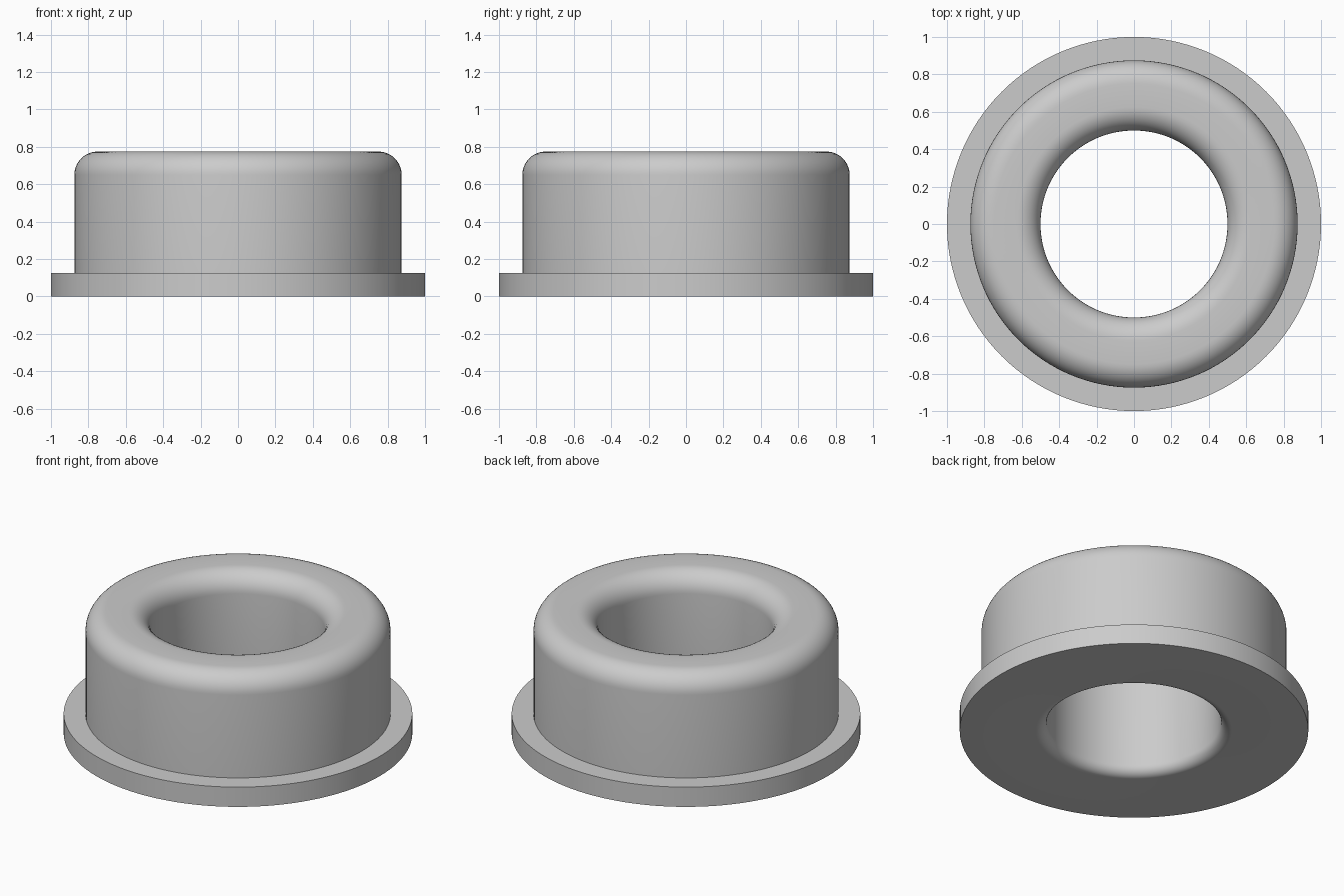
import bpy
import bmesh
from math import cos, sin, pi, radians

cube = bpy.data.objects.get("Cube")
if cube:
    bpy.data.objects.remove(cube, do_unlink=True)

SEGMENTS = 128
HEIGHT = 0.775
FLANGE_R, FLANGE_H = 1.0, 0.125
BODY_R, BORE_R = 0.875, 0.5
TOP_ROUND, BOTTOM_ROUND = 0.125, 0.0625

grey = bpy.data.materials.new("plain grey")
grey.use_nodes = True
grey.diffuse_color = (0.6, 0.6, 0.6, 1)
grey.node_tree.nodes["Principled BSDF"].inputs["Base Color"].default_value = grey.diffuse_color


def fillet(r, z, radius, start, steps=10):
    """Quarter arc around (r, z), turning counter-clockwise from start degrees."""
    angles = [radians(start) + i / steps * pi / 2 for i in range(steps + 1)]
    return [(r + radius * cos(a), z + radius * sin(a)) for a in angles]


# Half section: flange, body, rounded top, bore and rounded bottom lip
profile = [(FLANGE_R, 0), (FLANGE_R, FLANGE_H), (BODY_R, FLANGE_H)]
profile += fillet(BODY_R - TOP_ROUND, HEIGHT - TOP_ROUND, TOP_ROUND, 0)
profile += fillet(BORE_R + TOP_ROUND, HEIGHT - TOP_ROUND, TOP_ROUND, 90)
profile += fillet(BORE_R + BOTTOM_ROUND, BOTTOM_ROUND, BOTTOM_ROUND, 180)

# Revolve the closed section into a flanged bushing
bm = bmesh.new()
verts = [bm.verts.new((r, 0, z)) for r, z in profile]
edges = [bm.edges.new((v, verts[(i + 1) % len(verts)])) for i, v in enumerate(verts)]
bmesh.ops.spin(bm, geom=verts + edges, cent=(0, 0, 0), axis=(0, 0, 1),
               angle=2 * pi, steps=SEGMENTS)
bmesh.ops.remove_doubles(bm, verts=bm.verts[:], dist=0.0001)
bmesh.ops.recalc_face_normals(bm, faces=bm.faces[:])
mesh = bpy.data.meshes.new("flanged_bushing")
bm.to_mesh(mesh)
bm.free()
mesh.materials.append(grey)

bushing = bpy.data.objects.new("flanged_bushing", mesh)
bpy.context.collection.objects.link(bushing)
bpy.ops.object.select_all(action='DESELECT')
bushing.select_set(True)
bpy.context.view_layer.objects.active = bushing
bpy.ops.object.shade_smooth_by_angle(angle=radians(30))
